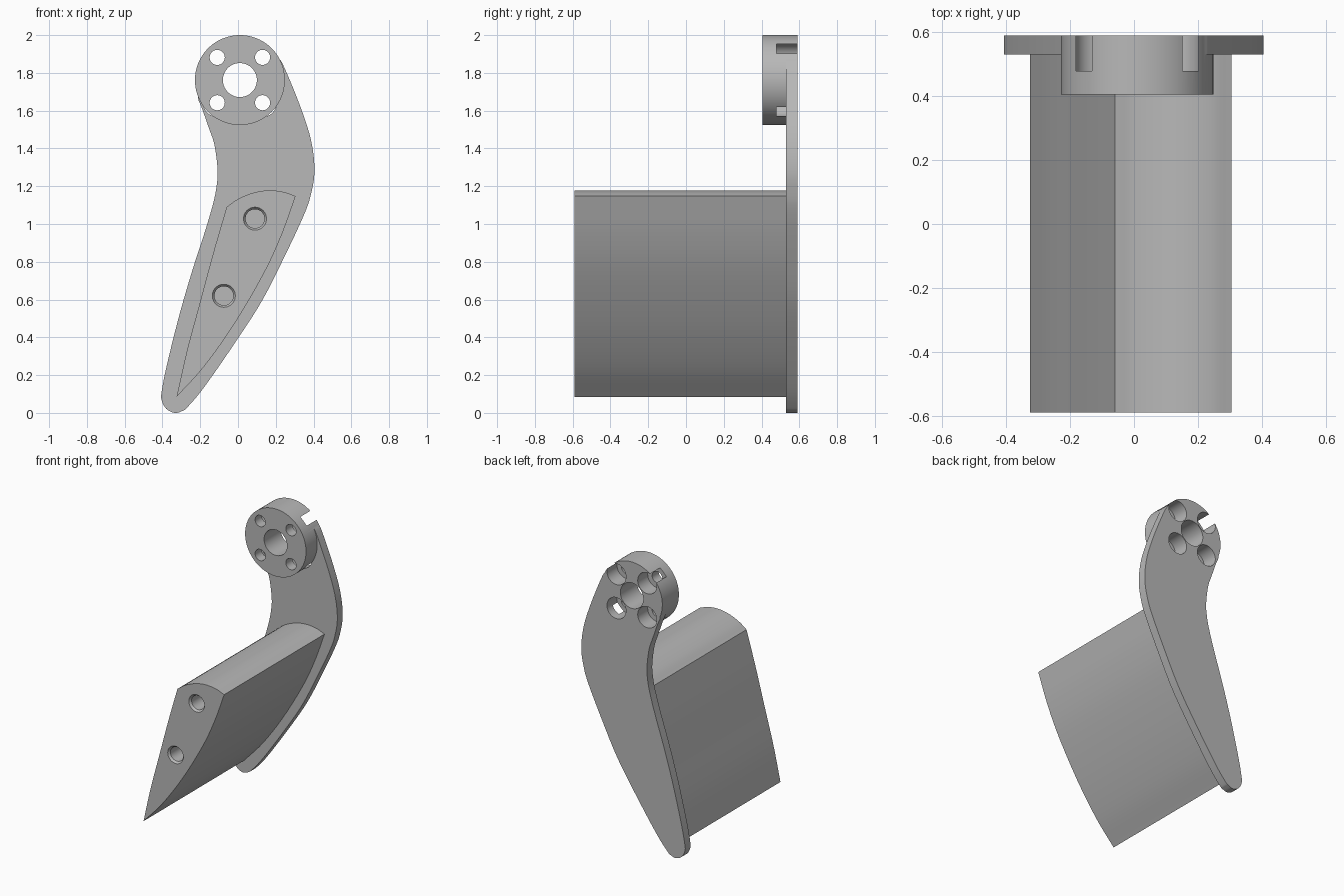
import bpy, bmesh, math
from mathutils import Vector

if "Cube" in bpy.data.objects:
    bpy.data.objects.remove(bpy.data.objects["Cube"])

grey = bpy.data.materials.new("grey")
grey.diffuse_color = (0.48, 0.48, 0.48, 1)
grey.use_nodes = True
grey.node_tree.nodes["Principled BSDF"].inputs["Base Color"].default_value = grey.diffuse_color


def curve(points, steps=6):
    """Smooth open curve through (x, z) points."""
    p = [Vector(q) for q in points]
    p = [2 * p[0] - p[1]] + p + [2 * p[-1] - p[-2]]
    out = []
    for i in range(1, len(p) - 2):
        a, b, c, d = p[i - 1:i + 3]
        for s in range(steps):
            t = s / steps
            out.append(0.5 * (2 * b + (c - a) * t + (2 * a - 5 * b + 4 * c - d) * t * t
                              + (3 * b - a - 3 * c + d) * t ** 3))
    return out + [p[-2]]


def loft(name, rings):
    """Solid through (outline, y) rings with equal point counts."""
    bm = bmesh.new()
    loops = [[bm.verts.new((x, y, z)) for x, z in pts] for pts, y in rings]
    bm.faces.new(loops[0])
    bm.faces.new(loops[-1])
    for a, b in zip(loops, loops[1:]):
        for i in range(len(a)):
            j = (i + 1) % len(a)
            bm.faces.new((a[i], a[j], b[j], b[i]))
    bmesh.ops.recalc_face_normals(bm, faces=bm.faces)
    mesh = bpy.data.meshes.new(name)
    bm.to_mesh(mesh)
    bm.free()
    mesh.materials.append(grey)
    ob = bpy.data.objects.new(name, mesh)
    bpy.context.collection.objects.link(ob)
    return ob


def circle(x, z, r, n=64):
    return [(x + r * math.cos(2 * math.pi * i / n), z + r * math.sin(2 * math.pi * i / n))
            for i in range(n)]


def combine(ob, other, operation):
    """Apply a boolean and remove the helper."""
    mod = ob.modifiers.new("bool", 'BOOLEAN')
    mod.operation, mod.solver, mod.object = operation, 'EXACT', other
    bpy.context.view_layer.objects.active = ob
    bpy.ops.object.modifier_apply(modifier=mod.name)
    bpy.data.objects.remove(other)


# Curved arm plate with round hub
HX, HZ, HR = 0.01, 1.762, 0.238
BACK = 0.59
outline = curve([
    (0.21, 1.88), (0.24, 1.84), (0.325, 1.635), (0.385, 1.45), (0.405, 1.29), (0.388, 1.165),
    (0.35, 1.05), (0.245, 0.825), (0.125, 0.59), (-0.02, 0.365), (-0.18, 0.135),
    (-0.265, 0.033), (-0.295, 0.01), (-0.335, 0.0), (-0.38, 0.022), (-0.405, 0.07),
    (-0.403, 0.12), (-0.375, 0.26), (-0.31, 0.52), (-0.24, 0.76), (-0.175, 0.96),
    (-0.13, 1.115), (-0.112, 1.21), (-0.108, 1.29), (-0.125, 1.42), (-0.155, 1.51),
    (-0.19, 1.61), (-0.21, 1.66), (-0.21, 1.70)])
arm = loft("arm_with_hub", [(outline, 0.53), (outline, BACK)])
hub = circle(HX, HZ, HR, 96)
combine(arm, loft("hub", [(hub, 0.405), (hub, BACK)]), 'UNION')

# Centre bore and four counterbored screw holes
bore = circle(HX, HZ, 0.09)
combine(arm, loft("bore", [(bore, 0.3), (bore, 0.7)]), 'DIFFERENCE')
for sx in (-1, 1):
    for sz in (-1, 1):
        x, z = HX + sx * 0.12, HZ + sz * 0.12
        small, big = circle(x, z, 0.04, 40), circle(x, z, 0.0745, 40)
        screw = loft("screw", [(small, 0.3), (small, 0.478), (big, 0.478), (big, 0.7)])
        combine(arm, screw, 'DIFFERENCE')

# Long blade: curved top, bowed left and right sides
top = curve([(-0.06, 1.09), (0.0, 1.132), (0.08, 1.165), (0.16, 1.178), (0.24, 1.17),
             (0.305, 1.147)])
right = curve([(0.305, 1.147), (0.23, 0.94), (0.135, 0.735), (-0.02, 0.47), (-0.18, 0.245),
               (-0.325, 0.085)])
left = curve([(-0.325, 0.085), (-0.27, 0.33), (-0.2, 0.59), (-0.13, 0.85), (-0.06, 1.09)])
section = top[:-1] + right[:-1] + left[:-1]
blade = loft("blade", [(section, -0.59), (section, 0.53)])

# Blind chamfered holes in the blade end
for x, z in ((0.09, 1.028), (-0.075, 0.62)):
    wide, narrow = circle(x, z, 0.061, 40), circle(x, z, 0.05, 40)
    pin = loft("pin", [(wide, -0.65), (wide, -0.59), (narrow, -0.575), (narrow, -0.2)])
    combine(blade, pin, 'DIFFERENCE')

# Smooth curved walls, keep edges sharp
for ob in (arm, blade):
    bpy.ops.object.select_all(action='DESELECT')
    ob.select_set(True)
    bpy.context.view_layer.objects.active = ob
    bpy.ops.object.shade_smooth_by_angle(angle=math.radians(25))
